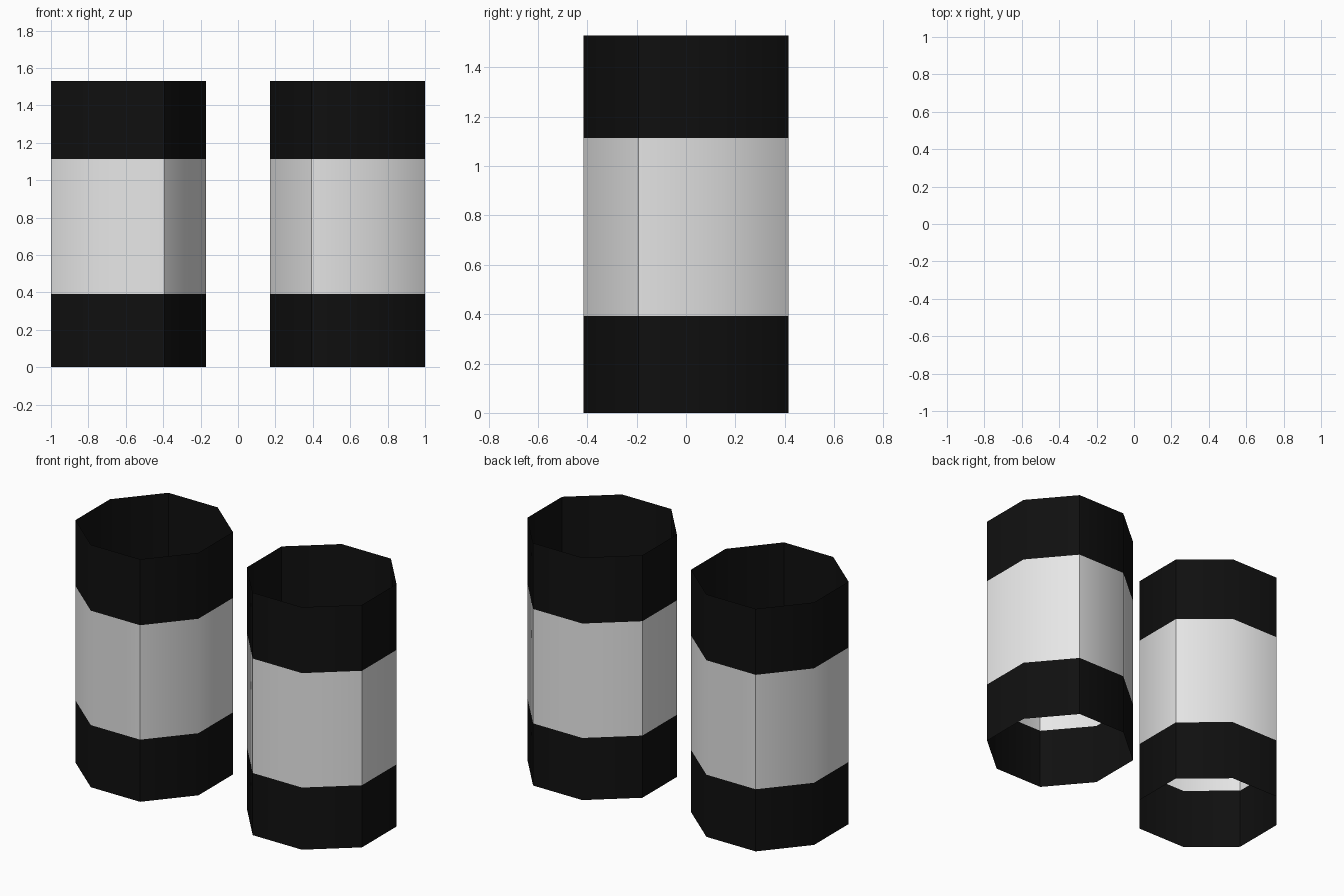
import bpy, bmesh, math

if "Cube" in bpy.data.objects:
    bpy.data.objects.remove(bpy.data.objects["Cube"])


def material(name, value):
    m = bpy.data.materials.new(name)
    m.diffuse_color = (value, value, value, 1)
    m.use_nodes = True
    m.node_tree.nodes["Principled BSDF"].inputs["Base Color"].default_value = m.diffuse_color
    return m


black = material("black", 0.005)
light_grey = material("light grey", 0.8)

# Slightly twisted octagon: two corners repeated in four quarter turns
ring = []
x1, y1, x2, y2 = 0.415, 0.152, 0.192, 0.415
for q in range(4):
    c, s = round(math.cos(q * math.pi / 2)), round(math.sin(q * math.pi / 2))
    ring += [(c * x - s * y, s * x + c * y) for x, y in ((x1, y1), (x2, y2))]


def band(name, side, z0, z1, mat):
    """Open single-walled sleeve; the left tube mirrors the right one."""
    bm = bmesh.new()
    pts = [(side * (x + 0.585), y) for x, y in ring]
    if side < 0:
        pts.reverse()
    low = [bm.verts.new((x, y, z0)) for x, y in pts]
    high = [bm.verts.new((x, y, z1)) for x, y in pts]
    n = len(pts)
    for i in range(n):
        j = (i + 1) % n
        bm.faces.new((low[i], low[j], high[j], high[i]))
    me = bpy.data.meshes.new(name)
    bm.to_mesh(me)
    bm.free()
    me.materials.append(mat)
    ob = bpy.data.objects.new(name, me)
    bpy.context.collection.objects.link(ob)
    # Gentle corners (40 degrees) are smooth, the 50 degree ones stay sharp
    bpy.ops.object.select_all(action='DESELECT')
    ob.select_set(True)
    bpy.context.view_layer.objects.active = ob
    bpy.ops.object.shade_smooth_by_angle(angle=math.radians(45))


# Two tubes, each of three stacked bands
for label, side in (("left", -1), ("right", 1)):
    band(label + "_lower_band", side, 0.0, 0.392, black)
    band(label + "_middle_sleeve", side, 0.392, 1.114, light_grey)
    band(label + "_upper_band", side, 1.114, 1.53, black)
